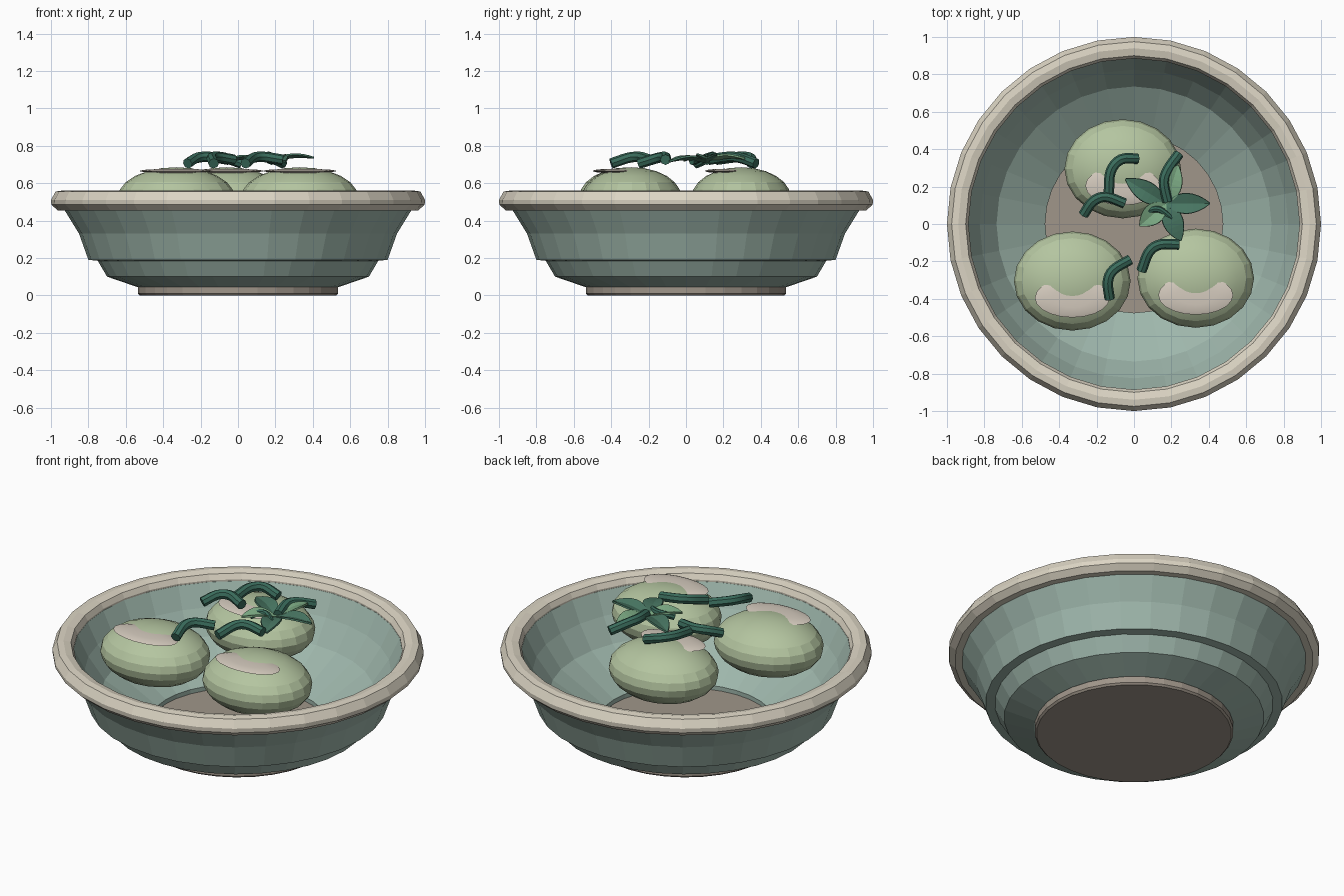
import bpy, bmesh, math
from mathutils import Vector

if "Cube" in bpy.data.objects:
    bpy.data.objects.remove(bpy.data.objects["Cube"])


def material(name, r, g, b):
    m = bpy.data.materials.new(name)
    lin = [((c / 255 + 0.055) / 1.055) ** 2.4 for c in (r, g, b)]
    m.diffuse_color = (*lin, 1)
    m.use_nodes = True
    m.node_tree.nodes["Principled BSDF"].inputs["Base Color"].default_value = m.diffuse_color
    return m


CELADON = material("celadon glaze", 158, 182, 171)
CREAM = material("cream rim", 220, 213, 196)
TAUPE = material("bare clay", 160, 150, 138)
PALE = material("pale green", 180, 197, 160)
ICING = material("soft beige", 213, 203, 190)
STEM = material("dark stem green", 58, 108, 92)
LEAF_DARK = material("leaf green", 72, 118, 98)
LEAF_LIGHT = material("light leaf green", 122, 168, 130)


def finish(bm, name, mat, angle=None):
    bmesh.ops.recalc_face_normals(bm, faces=bm.faces)
    me = bpy.data.meshes.new(name)
    bm.to_mesh(me)
    bm.free()
    ob = bpy.data.objects.new(name, me)
    bpy.context.collection.objects.link(ob)
    me.materials.append(mat)
    if angle:
        bpy.ops.object.select_all(action='DESELECT')
        ob.select_set(True)
        bpy.context.view_layer.objects.active = ob
        bpy.ops.object.shade_smooth_by_angle(angle=math.radians(angle))
    return ob


def lathe(name, profile, mat, closed, sides=32):
    """Revolve (radius, z) points; open profiles get flat caps."""
    bm = bmesh.new()
    rings = [[bm.verts.new((r * math.cos(2 * math.pi * i / sides),
                            r * math.sin(2 * math.pi * i / sides), z))
              for i in range(sides)] for r, z in profile]
    pairs = list(zip(rings, rings[1:]))
    if closed:
        pairs.append((rings[-1], rings[0]))
    else:
        bm.faces.new(rings[0])
        bm.faces.new(rings[-1])
    for a, b in pairs:
        for i in range(sides):
            j = (i + 1) % sides
            bm.faces.new((a[i], a[j], b[j], b[i]))
    return finish(bm, name, mat)


def ellipsoid(name, center, radii, mat, u=20, v=12, angle=None):
    bm = bmesh.new()
    bmesh.ops.create_uvsphere(bm, u_segments=u, v_segments=v, radius=1)
    for vert in bm.verts:
        vert.co = Vector([c + r * p for c, r, p in zip(center, radii, vert.co)])
    return finish(bm, name, mat, angle)


def tube(name, points, radius, mat, sides=8, per=4):
    """Rounded bent stem through the control points."""
    pts = [Vector(p) for p in points]
    ext = [2 * pts[0] - pts[1]] + pts + [2 * pts[-1] - pts[-2]]
    path = []
    for k in range(1, len(ext) - 2):
        p0, p1, p2, p3 = ext[k - 1:k + 3]
        for s in range(per):
            t = s / per
            path.append(0.5 * (2 * p1 + (p2 - p0) * t + (2 * p0 - 5 * p1 + 4 * p2 - p3) * t ** 2
                               + (3 * p1 - p0 - 3 * p2 + p3) * t ** 3))
    path.append(pts[-1])
    bm = bmesh.new()
    rings = []
    for i, p in enumerate(path):
        d = (path[min(i + 1, len(path) - 1)] - path[max(i - 1, 0)]).normalized()
        side = d.cross(Vector((0, 0, 1))).normalized()
        up = side.cross(d)
        rings.append([bm.verts.new(p + radius * (math.cos(a) * side + math.sin(a) * up))
                      for a in (2 * math.pi * j / sides for j in range(sides))])
    for a, b in zip(rings, rings[1:]):
        for i in range(sides):
            j = (i + 1) % sides
            bm.faces.new((a[i], a[j], b[j], b[i]))
    bm.faces.new(rings[0])
    bm.faces.new(rings[-1])
    return finish(bm, name, mat, 40)


def leaf(name, base, tip, width, mat, steps=8):
    """Pointed leaf, creased along its midrib."""
    base, tip = Vector(base), Vector(tip)
    side = (tip - base).cross(Vector((0, 0, 1))).normalized()
    bm = bmesh.new()
    rows = []
    for i in range(steps + 1):
        t = i / steps
        p = base.lerp(tip, t) + Vector((0, 0, 0.015 * math.sin(math.pi * t)))
        w = width / 2 * max(0.08, math.sin(math.pi * t ** 0.9) ** 0.75 if 0 < t < 1 else 0)
        rows.append([bm.verts.new(p + side * w * s + Vector((0, 0, abs(s) * w * 0.3)))
                     for s in (-1, 0, 1)])
    for a, b in zip(rows, rows[1:]):
        for i in (0, 1):
            bm.faces.new((a[i], a[i + 1], b[i + 1], b[i]))
    ob = finish(bm, name, mat)
    mod = ob.modifiers.new("thickness", 'SOLIDIFY')
    mod.thickness = 0.01
    mod.offset = 0
    return ob


# Stepped bowl shell, rolled rim and foot disc
lathe("bowl", [(0.475, 0.05), (0.54, 0.045), (0.70, 0.10), (0.75, 0.185), (0.80, 0.19),
               (0.85, 0.33), (0.93, 0.46), (0.91, 0.52), (0.885, 0.51), (0.825, 0.39),
               (0.735, 0.26), (0.475, 0.09)], CELADON, True)
lathe("rim", [(0.89, 0.455), (0.965, 0.455), (0.998, 0.485), (1.0, 0.51), (0.975, 0.555),
              (0.94, 0.56), (0.90, 0.55), (0.885, 0.52)], CREAM, True)
lathe("foot", [(0.525, 0.0), (0.535, 0.01), (0.535, 0.045), (0.50, 0.065)], TAUPE, False)

# Three rounded dumplings, each with a flat topping peeking out in front
for n, (x, y) in enumerate([(-0.33, -0.305), (0.33, -0.29), (-0.06, 0.295)], 1):
    ellipsoid(f"dumpling_{n}", (x, y, 0.525), (0.312, 0.265, 0.16), PALE, angle=15)
    ellipsoid(f"topping_{n}", (x, y - 0.09, 0.665), (0.2, 0.105, 0.012), ICING, v=6, angle=40)

# Curved stems: plan positions, rising in the middle
STEMS = [
    [(0.02, 0.35), (-0.07, 0.345), (-0.125, 0.28), (-0.135, 0.16)],
    [(-0.27, 0.05), (-0.22, 0.12), (-0.15, 0.145), (-0.05, 0.11)],
    [(0.24, 0.375), (0.18, 0.29), (0.16, 0.22), (0.18, 0.12)],
    [(0.04, -0.25), (0.08, -0.15), (0.14, -0.11), (0.24, -0.11)],
    [(-0.13, -0.40), (-0.14, -0.31), (-0.11, -0.245), (-0.02, -0.19)],
]
for n, plan in enumerate(STEMS, 1):
    tube(f"stem_{n}", [(x, y, z) for (x, y), z in zip(plan, (0.705, 0.735, 0.74, 0.725))],
         0.028, STEM)

# Leaf sprig
HUB = (0.17, 0.11, 0.71)
LEAVES = [((0.405, 0.11, 0.735), LEAF_DARK), ((0.25, -0.09, 0.715), LEAF_DARK),
          ((0.235, 0.315, 0.73), LEAF_LIGHT), ((-0.045, 0.24, 0.72), LEAF_DARK),
          ((0.03, -0.01, 0.72), LEAF_LIGHT)]
for n, (tip, mat) in enumerate(LEAVES, 1):
    leaf(f"leaf_{n}", HUB, tip, 0.11, mat)
tube("sprig_twig", [(0.05, 0.04, 0.71), (0.09, 0.075, 0.73), (0.14, 0.075, 0.73),
                    (0.20, 0.03, 0.715)], 0.018, STEM)
